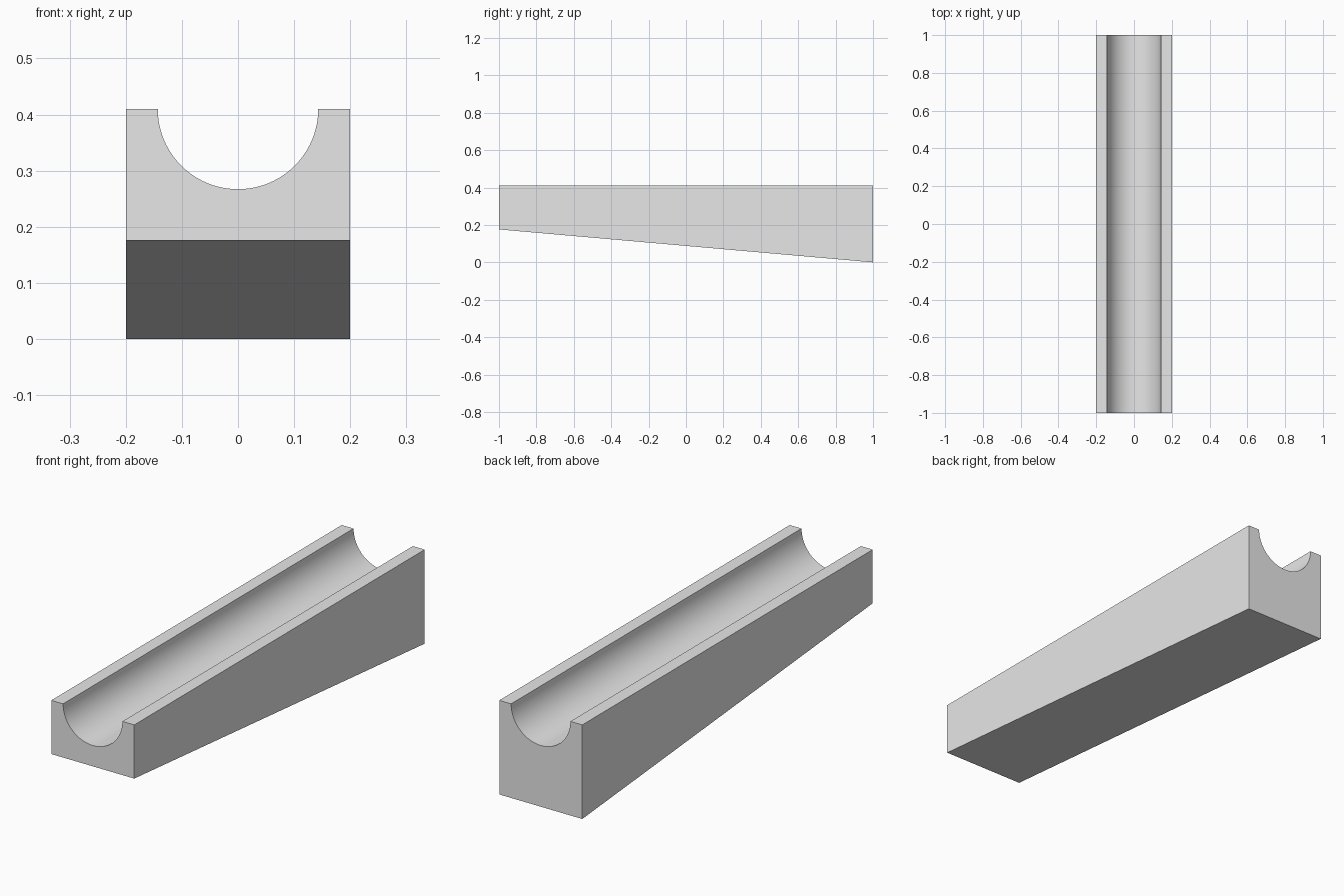
import bpy
import bmesh
import math

cube = bpy.data.objects.get("Cube")
if cube:
    bpy.data.objects.remove(cube, do_unlink=True)

HALF_WIDTH, HALF_LENGTH, TOP = 0.2, 1.0, 0.41
RADIUS, SEGMENTS = 0.143, 48
FRONT_BOTTOM, BACK_BOTTOM = 0.176, 0.0

# Plain grey material
grey = bpy.data.materials.new("light_grey")
grey.use_nodes = True
colour = (0.8, 0.8, 0.8, 1)
grey.diffuse_color = colour
grey.node_tree.nodes["Principled BSDF"].inputs["Base Color"].default_value = colour


def end_profile(bm, y, bottom):
    """Block section with a half-round groove in its top."""
    points = [(-HALF_WIDTH, bottom), (HALF_WIDTH, bottom), (HALF_WIDTH, TOP)]
    for i in range(SEGMENTS + 1):
        a = math.pi * i / SEGMENTS
        points.append((RADIUS * math.cos(a), TOP - RADIUS * math.sin(a)))
    points.append((-HALF_WIDTH, TOP))
    return [bm.verts.new((x, y, z)) for x, z in points]


# Grooved wedge: join the front and back sections
bm = bmesh.new()
front = end_profile(bm, -HALF_LENGTH, FRONT_BOTTOM)
back = end_profile(bm, HALF_LENGTH, BACK_BOTTOM)
count = len(front)
for i in range(count):
    j = (i + 1) % count
    bm.faces.new((front[i], front[j], back[j], back[i]))
bm.faces.new(front)
bm.faces.new(back[::-1])
bmesh.ops.recalc_face_normals(bm, faces=bm.faces)

mesh = bpy.data.meshes.new("grooved_wedge")
bm.to_mesh(mesh)
bm.free()
mesh.materials.append(grey)
wedge = bpy.data.objects.new("grooved_wedge", mesh)
bpy.context.collection.objects.link(wedge)

# Smooth groove, crisp block edges
bpy.ops.object.select_all(action="DESELECT")
wedge.select_set(True)
bpy.context.view_layer.objects.active = wedge
bpy.ops.object.shade_smooth_by_angle(angle=math.radians(30))
